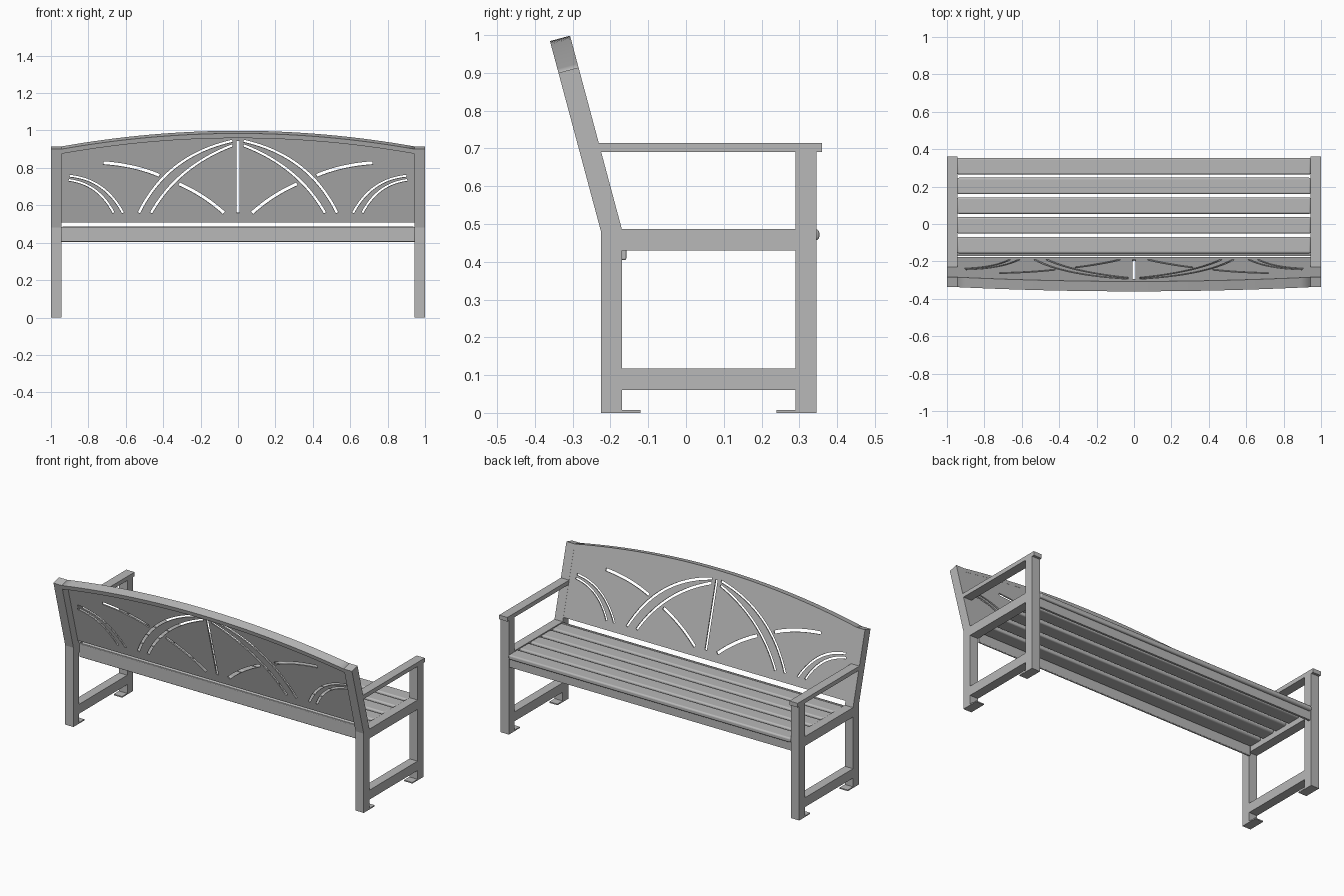
import bpy, bmesh, math
from mathutils import Matrix, Vector

cube = bpy.data.objects.get("Cube")
if cube:
    bpy.data.objects.remove(cube, do_unlink=True)

metal = bpy.data.materials.new("grey_metal")
metal.use_nodes = True
GREY = (0.48, 0.48, 0.48, 1)
metal.diffuse_color = GREY
metal.node_tree.nodes["Principled BSDF"].inputs["Base Color"].default_value = GREY

# Frame of the reclined back: u runs up the slope, v runs from rear to front
TILT = math.radians(15)
UP = Vector((0, -math.sin(TILT), math.cos(TILT)))
OUT = Vector((0, math.cos(TILT), math.sin(TILT)))
HINGE = Vector((0, -0.225, 0.48))
DEPTH = 0.055
INNER, OUTER = 0.945, 1.0


def back_point(u, v):
    p = HINGE + UP * u + OUT * v
    return p.y, p.z


def link(name, data):
    obj = bpy.data.objects.new(name, data)
    bpy.context.collection.objects.link(obj)
    return obj


def prism(name, profile, x0, x1):
    """Extrude a (y, z) profile along x."""
    bm = bmesh.new()
    face = bm.faces.new([bm.verts.new((x0, y, z)) for y, z in profile])
    new = bmesh.ops.extrude_face_region(bm, geom=[face])["geom"]
    verts = [g for g in new if isinstance(g, bmesh.types.BMVert)]
    bmesh.ops.translate(bm, verts=verts, vec=(x1 - x0, 0, 0))
    bmesh.ops.recalc_face_normals(bm, faces=bm.faces)
    mesh = bpy.data.meshes.new(name)
    bm.to_mesh(mesh)
    bm.free()
    mesh.materials.append(metal)
    return link(name, mesh)


def bar(name, y0, y1, z0, z1, x0, x1):
    return prism(name, [(y0, z0), (y1, z0), (y1, z1), (y0, z1)], x0, x1)


def soften(obj, width):
    mod = obj.modifiers.new("rounded_edges", "BEVEL")
    mod.width = width
    mod.segments = 3
    bpy.ops.object.select_all(action="DESELECT")
    obj.select_set(True)
    bpy.context.view_layer.objects.active = obj
    bpy.ops.object.shade_smooth_by_angle()


def back_plate(name, outlines, v, thickness):
    """Filled plate in the slope of the back; later outlines become holes."""
    curve = bpy.data.curves.new(name + "_outline", "CURVE")
    curve.dimensions = "2D"
    curve.fill_mode = "BOTH"
    curve.extrude = thickness / 2
    for pts in outlines:
        spline = curve.splines.new("POLY")
        spline.points.add(len(pts) - 1)
        for p, (x, u) in zip(spline.points, pts):
            p.co = (x, u, 0, 1)
        spline.use_cyclic_u = True
    temp = link(name + "_outline", curve)
    graph = bpy.context.evaluated_depsgraph_get()
    mesh = bpy.data.meshes.new_from_object(temp.evaluated_get(graph))
    bpy.data.objects.remove(temp, do_unlink=True)
    mesh.materials.clear()
    mesh.materials.append(metal)
    obj = link(name, mesh)
    axes = Matrix((Vector((1, 0, 0)), UP, -OUT)).transposed().to_4x4()
    obj.matrix_world = Matrix.Translation(HINGE + OUT * v) @ axes
    return obj


# Side frames: legs, rails, armrest and foot plates
post = [(-0.225, 0), (-0.17, 0), (-0.17, 0.487),
        back_point(0.435, DEPTH), back_point(0.435, 0), (-0.225, 0.48)]
for side, s in (("right", -1), ("left", 1)):
    xs = (s * INNER, s * OUTER)
    prism(side + "_rear_post", post, *xs)
    bar(side + "_front_leg", 0.29, 0.345, 0, 0.69, *xs)
    bar(side + "_armrest", -0.235, 0.36, 0.69, 0.715, *xs)
    bar(side + "_seat_rail", -0.17, 0.29, 0.43, 0.487, *xs)
    bar(side + "_lower_rail", -0.17, 0.29, 0.06, 0.117, *xs)
    bar(side + "_rear_foot", -0.225, -0.12, 0, 0.007, *xs)
    bar(side + "_front_foot", 0.24, 0.345, 0, 0.007, *xs)

# Seat slats with rounded edges, and the aprons under the first and last
PITCH = 0.1055
for i in range(5):
    y = 0.265 - i * PITCH
    soften(bar(f"seat_slat_{i + 1}", y, y + 0.088, 0.457, 0.486, -INNER, INNER), 0.009)
bar("front_apron", 0.325, 0.338, 0.405, 0.46, -INNER, INNER)
soften(bar("rear_apron", -0.172, -0.158, 0.405, 0.485, -INNER, INNER), 0.004)


# Arched top rail
def arch(x, top):
    return top - 0.087 * (x / INNER) ** 2


STEPS = 32
across = [INNER * (2 * i / STEPS - 1) for i in range(STEPS + 1)]
upper = [(x, arch(x, 0.522)) for x in across]
lower = [(x, arch(x, 0.496)) for x in reversed(across)]
back_plate("top_rail", [upper + lower], DEPTH / 2, DEPTH)


# Back panel with curved slits
def slit(a, m, c, width, mirror):
    """Outline of a curved slit through three (x, z) points."""
    a, m, c = (Vector((mirror * x, (z - 0.4935) / math.cos(TILT))) for x, z in (a, m, c))
    ctrl = 2 * m - (a + c) / 2
    left, right = [], []
    for i in range(17):
        t = i / 16
        p = a * (1 - t) ** 2 + ctrl * 2 * t * (1 - t) + c * t * t
        d = ((ctrl - a) * (1 - t) + (c - ctrl) * t).normalized() * width / 2
        side = Vector((-d.y, d.x))
        left.append(tuple(p + side))
        right.append(tuple(p - side))
    return left + right[::-1]


slits = [
    ((0.03, 0.945), (0.33, 0.81), (0.53, 0.56), 0.014),
    ((0.03, 0.921), (0.285, 0.775), (0.465, 0.56), 0.014),
    ((0.72, 0.828), (0.56, 0.805), (0.42, 0.76), 0.018),
    ((0.315, 0.715), (0.19, 0.648), (0.075, 0.56), 0.018),
    ((0.90, 0.758), (0.735, 0.70), (0.615, 0.56), 0.012),
    ((0.905, 0.736), (0.765, 0.682), (0.665, 0.56), 0.012),
]
panel = [(-INNER, 0.017), (INNER, 0.017)] + [(x, u + 0.002) for x, u in lower]
holes = [slit(*shape, mirror) for shape in slits for mirror in (-1, 1)]
holes.append(slit((0, 0.945), (0, 0.75), (0, 0.56), 0.014, 1))
back_plate("back_panel", [panel] + holes, DEPTH - 0.004, 0.007)
